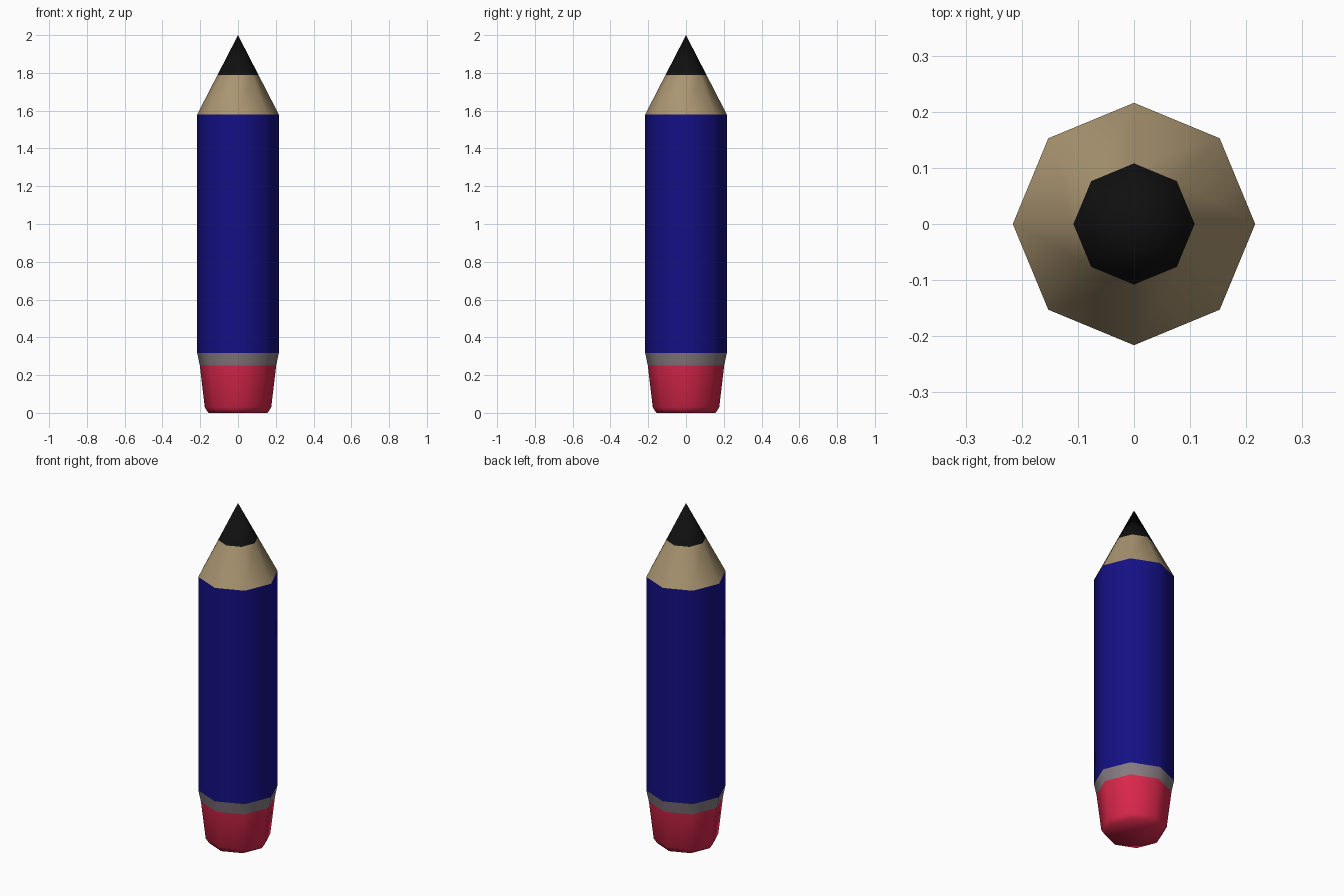
import bpy, bmesh
from math import cos, sin, pi

if "Cube" in bpy.data.objects:
    bpy.data.objects.remove(bpy.data.objects["Cube"])

SIDES = 8


def lathe(name, profile, color):
    """Revolve (radius, z) points, bottom to top, into a smooth eight-sided part."""
    bm = bmesh.new()
    rings = []
    for r, z in profile:
        if r == 0:
            rings.append([bm.verts.new((0, 0, z))] * SIDES)
        else:
            rings.append([bm.verts.new((r * cos(2 * pi * i / SIDES), r * sin(2 * pi * i / SIDES), z))
                          for i in range(SIDES)])
    for low, high in zip(rings, rings[1:]):
        for i in range(SIDES):
            j = (i + 1) % SIDES
            corners = [low[i], low[j], high[j], high[i]]
            bm.faces.new(list(dict.fromkeys(corners)))
    bmesh.ops.recalc_face_normals(bm, faces=bm.faces)
    for f in bm.faces:
        f.smooth = True
    mesh = bpy.data.meshes.new(name)
    bm.to_mesh(mesh)
    bm.free()
    mat = bpy.data.materials.new(name + "_color")
    mat.diffuse_color = (*color, 1)
    mat.use_nodes = True
    mat.node_tree.nodes["Principled BSDF"].inputs["Base Color"].default_value = mat.diffuse_color
    mesh.materials.append(mat)
    obj = bpy.data.objects.new(name, mesh)
    bpy.context.collection.objects.link(obj)
    return obj


# Rounded eraser with a closed bottom
lathe("eraser", [(0, 0), (0.157, 0), (0.176, 0.03), (0.202, 0.25)], (0.70, 0.02, 0.07))
# Metal band
lathe("metal_band", [(0.202, 0.25), (0.216, 0.317)], (0.24, 0.20, 0.22))
# Painted shaft
lathe("shaft", [(0.216, 0.317), (0.216, 1.58)], (0.007, 0.005, 0.23))
# Sharpened wood
lathe("wood_cone", [(0.216, 1.58), (0.108, 1.79)], (0.40, 0.30, 0.165))
# Lead tip
lathe("lead_tip", [(0.108, 1.79), (0, 2.0)], (0.005, 0.005, 0.005))
